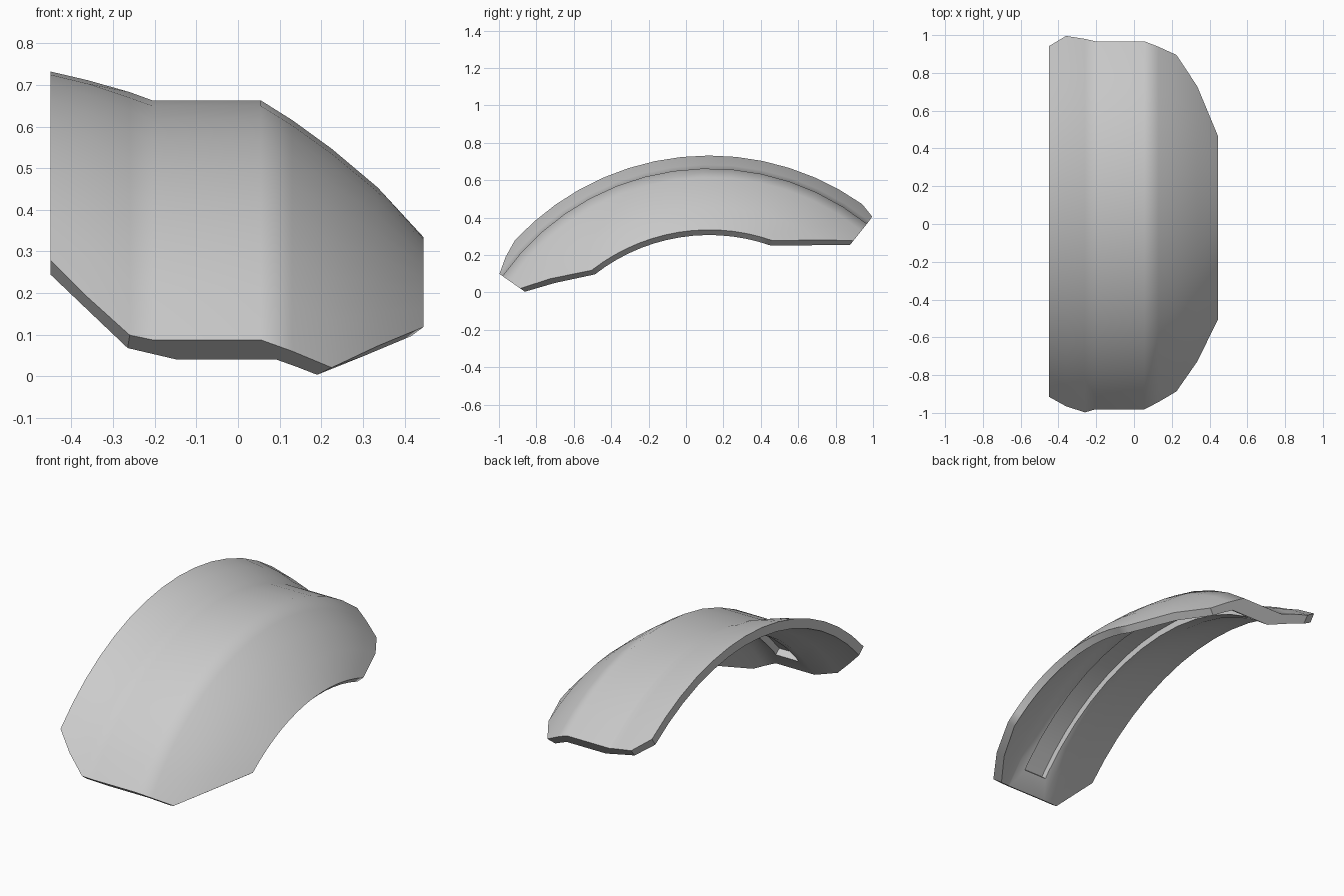
import bpy, bmesh
from math import sin, cos, radians

if "Cube" in bpy.data.objects:
    bpy.data.objects.remove(bpy.data.objects["Cube"])

CY, CZ = 0.124, -0.686   # axis of the arched shell (runs along x)


def arched_solid(name, outer, inner, front, back, steps):
    """Sweep a closed outer/inner cross-section about the axis; every column has its own end angles."""
    bm = bmesh.new()
    loop = list(zip(outer, front, back)) + list(zip(inner, front, back))[::-1]
    rings = []
    for i in range(steps + 1):
        ring = []
        for (x, r), f, b in loop:
            a = radians(-f + (f + b) * i / steps)
            ring.append(bm.verts.new((x, CY + r * sin(a), CZ + r * cos(a))))
        rings.append(ring)
    n = len(loop)
    for r0, r1 in zip(rings, rings[1:]):
        for j in range(n):
            k = (j + 1) % n
            bm.faces.new((r0[j], r0[k], r1[k], r1[j]))
    # end faces, strip by strip
    for ring in (rings[0], rings[-1]):
        for j in range(n // 2 - 1):
            bm.faces.new((ring[j], ring[j + 1], ring[n - 2 - j], ring[n - 1 - j]))
    bmesh.ops.recalc_face_normals(bm, faces=bm.faces)
    mesh = bpy.data.meshes.new(name)
    bm.to_mesh(mesh)
    bm.free()
    ob = bpy.data.objects.new(name, mesh)
    bpy.context.collection.objects.link(ob)
    return ob


# Main shell: flared left lip, flat band, drooping right side with clipped corners
outer = [(-.45, 1.418), (-.36, 1.397), (-.26, 1.369), (-.205, 1.349), (.055, 1.349),
         (.13, 1.302), (.225, 1.233), (.335, 1.141), (.445, 1.021)]
inner = [(-.45, 1.367), (-.36, 1.348), (-.265, 1.315), (-.15, 1.268), (.09, 1.268),
         (.14, 1.237), (.19, 1.203), (.305, 1.107), (.415, .993)]
front = [47.1, 51.2, 55, 55, 55, 55, 55, 48.3, 38]
back = [35.2, 38.6, 38.7, 38.7, 38.7, 38.7, 38.7, 32, 19.5]
shell = arched_solid("curved_shell", outer, inner, front, back, 14)

# Long shallow groove along the underside of the flat band
cutter = arched_solid("groove_cutter", [(-.1, 1.305), (.04, 1.305)], [(-.1, 1.2), (.04, 1.2)],
                      [50, 50], [34, 34], 14)
cutter.hide_render = True
cutter.hide_set(True)
cut = shell.modifiers.new("groove", 'BOOLEAN')
cut.operation = 'DIFFERENCE'
cut.solver = 'EXACT'
cut.object = cutter

# Bake the groove, then smooth the broad surfaces and keep rims sharp
bpy.context.view_layer.objects.active = shell
shell.select_set(True)
bpy.ops.object.modifier_apply(modifier=cut.name)
bpy.data.objects.remove(cutter)
bpy.ops.object.shade_smooth_by_angle(angle=radians(40))
weighted = shell.modifiers.new("weighted_normals", 'WEIGHTED_NORMAL')
weighted.keep_sharp = True
